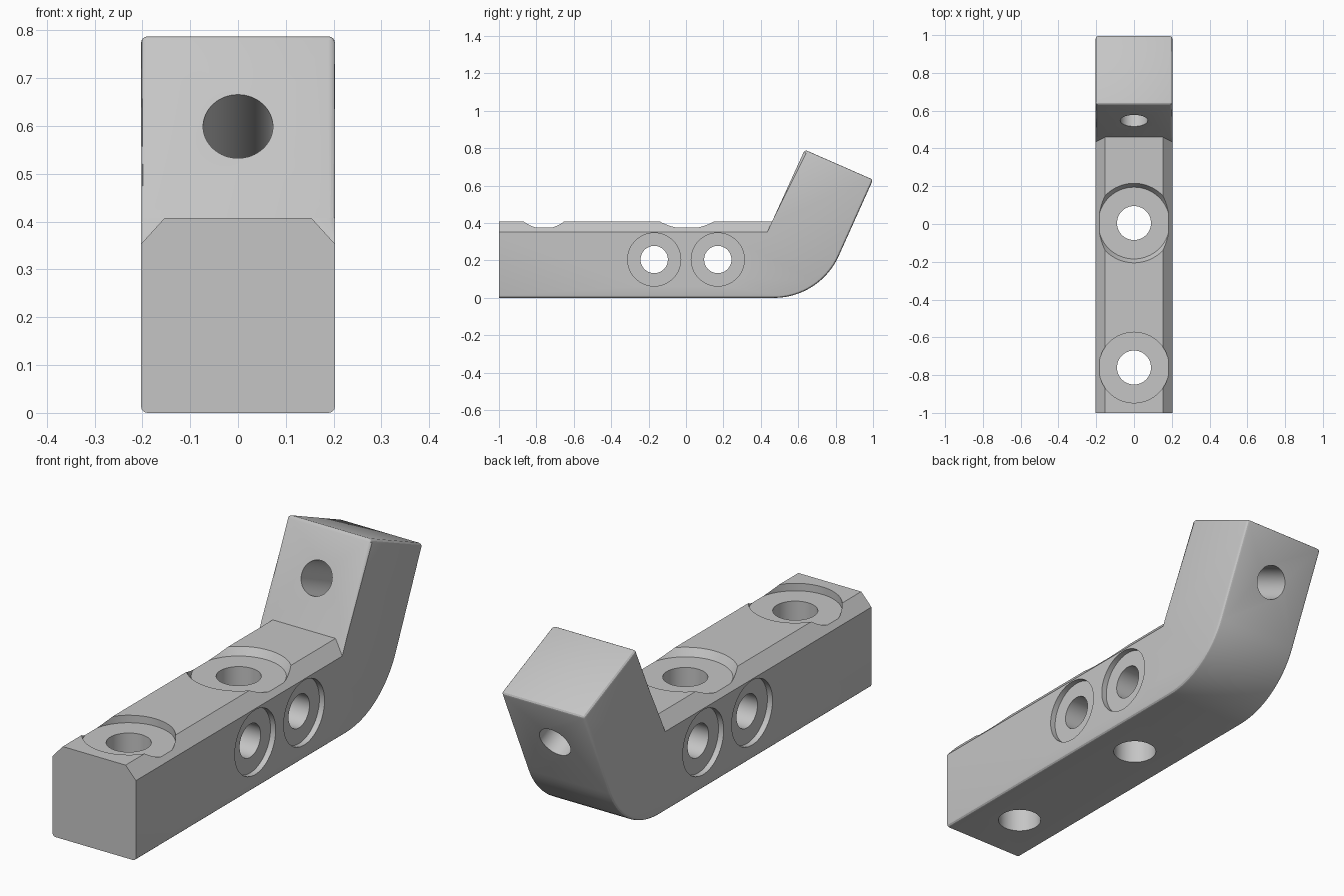
import bpy, bmesh, math
from mathutils import Vector, Matrix

if "Cube" in bpy.data.objects:
    bpy.data.objects.remove(bpy.data.objects["Cube"])

HALF = 0.203                    # half width of the bar
TOP = 0.408                     # height of the straight bar
BEND = math.radians(65.6)       # slope of the raised arm
ARM = Vector((0, math.cos(BEND), math.sin(BEND)))
NORMAL = Vector((0, math.sin(BEND), -math.cos(BEND)))
HEEL = Vector((0, 0.46, TOP))   # inner corner of the bend

grey = bpy.data.materials.new("light_grey")
grey.use_nodes = True
grey.diffuse_color = (0.56, 0.56, 0.56, 1)
grey.node_tree.nodes["Principled BSDF"].inputs["Base Color"].default_value = grey.diffuse_color


def make_object(name, bm):
    bmesh.ops.recalc_face_normals(bm, faces=bm.faces)
    mesh = bpy.data.meshes.new(name)
    bm.to_mesh(mesh)
    bm.free()
    mesh.materials.append(grey)
    obj = bpy.data.objects.new(name, mesh)
    bpy.context.collection.objects.link(obj)
    return obj


def prism(points, offset):
    """Closed solid from an outline pushed along an offset."""
    bm = bmesh.new()
    face = bm.faces.new([bm.verts.new(p) for p in points])
    result = bmesh.ops.extrude_face_region(bm, geom=[face])
    verts = [v for v in result["geom"] if isinstance(v, bmesh.types.BMVert)]
    bmesh.ops.translate(bm, verts=verts, vec=offset)
    return bm


def cut(target, bm):
    """Subtract a temporary solid from the target."""
    cutter = make_object("cutter", bm)
    cutter.hide_render = True
    mod = target.modifiers.new("cut", "BOOLEAN")
    mod.operation = "DIFFERENCE"
    mod.solver = "EXACT"
    mod.object = cutter
    bpy.context.view_layer.objects.active = target
    bpy.ops.object.modifier_apply(modifier=mod.name)
    bpy.data.objects.remove(cutter)


def bore(target, start, end, r_start, r_end=None):
    """Round hole between two points, optionally tapered."""
    start, end = Vector(start), Vector(end)
    axis = end - start
    bm = bmesh.new()
    bmesh.ops.create_cone(
        bm, cap_ends=True, segments=64, radius1=r_start,
        radius2=r_end or r_start, depth=axis.length,
        matrix=Matrix.Translation((start + end) / 2)
        @ axis.to_track_quat("Z", "Y").to_matrix().to_4x4())
    cut(target, bm)


# Bent bar: side outline with a rounded outer bend
radius = 0.38
outline = [(-1, TOP), (-1, 0)]
for i in range(17):
    a = BEND * i / 16
    outline.append((0.47 + radius * math.sin(a), radius * (1 - math.cos(a))))
outline += [(1, 0.632), (0.635, 0.792), (HEEL.y, HEEL.z)]
bm = prism([(-HALF, y, z) for y, z in outline], (2 * HALF, 0, 0))

# Soft rounding on all edges except the front end and the chamfered top
def is_soft(edge):
    a, b = (v.co for v in edge.verts)
    mid = (a + b) / 2
    if mid.y < -0.99 or (mid - HEEL).yz.length < 0.01:
        return False
    if abs(a.x - b.x) > 0.1:
        return mid.z > 0.5
    return not (mid.z > TOP - 0.01 and mid.y < 0.4)


bmesh.ops.bevel(bm, geom=[e for e in bm.edges if is_soft(e)],
                offset=0.014, offset_type="OFFSET", segments=3,
                profile=0.5, affect="EDGES")
bar = make_object("bent_bar", bm)

# Chamfers along both upper edges, ending at the arm
drop, inset, extra = 0.055, 0.05, 0.03
for side in (-1, 1):
    section = [(HALF - inset - extra, TOP + extra * drop / inset),
               (HALF + extra, TOP - drop - extra * drop / inset),
               (HALF + extra, TOP + extra * drop / inset)]
    bm = prism([(side * x, -1.1, z) for x, z in section], (0, 1.5, 0))
    for v in bm.verts:
        if v.co.y > 0:
            v.co.y = HEEL.y + (v.co.z - TOP) / math.tan(BEND)
    cut(bar, bm)

# Vertical holes with shallow round seats
for y, r_floor, r_top in ((-0.76, 0.187, 0.187), (0.005, 0.19, 0.215)):
    bore(bar, (0, y, 0.375), (0, y, 0.415), r_floor, r_top)
    bore(bar, (0, y, -0.1), (0, y, 0.6), 0.09)

# Cross holes, countersunk on both sides
for y in (-0.17, 0.17):
    bore(bar, (-0.4, y, 0.205), (0.4, y, 0.205), 0.073)
    for side in (-1, 1):
        bore(bar, (side * (HALF - 0.025), y, 0.205), (side * 0.3, y, 0.205), 0.142)

# Hole through the raised arm
centre = HEEL + ARM * 0.21
bore(bar, centre - NORMAL * 0.15, centre + NORMAL * 0.6, 0.073)

# Smooth curved walls, keep hard edges
bpy.ops.object.select_all(action="DESELECT")
bar.select_set(True)
bpy.context.view_layer.objects.active = bar
bpy.ops.object.shade_smooth_by_angle(angle=math.radians(28))
